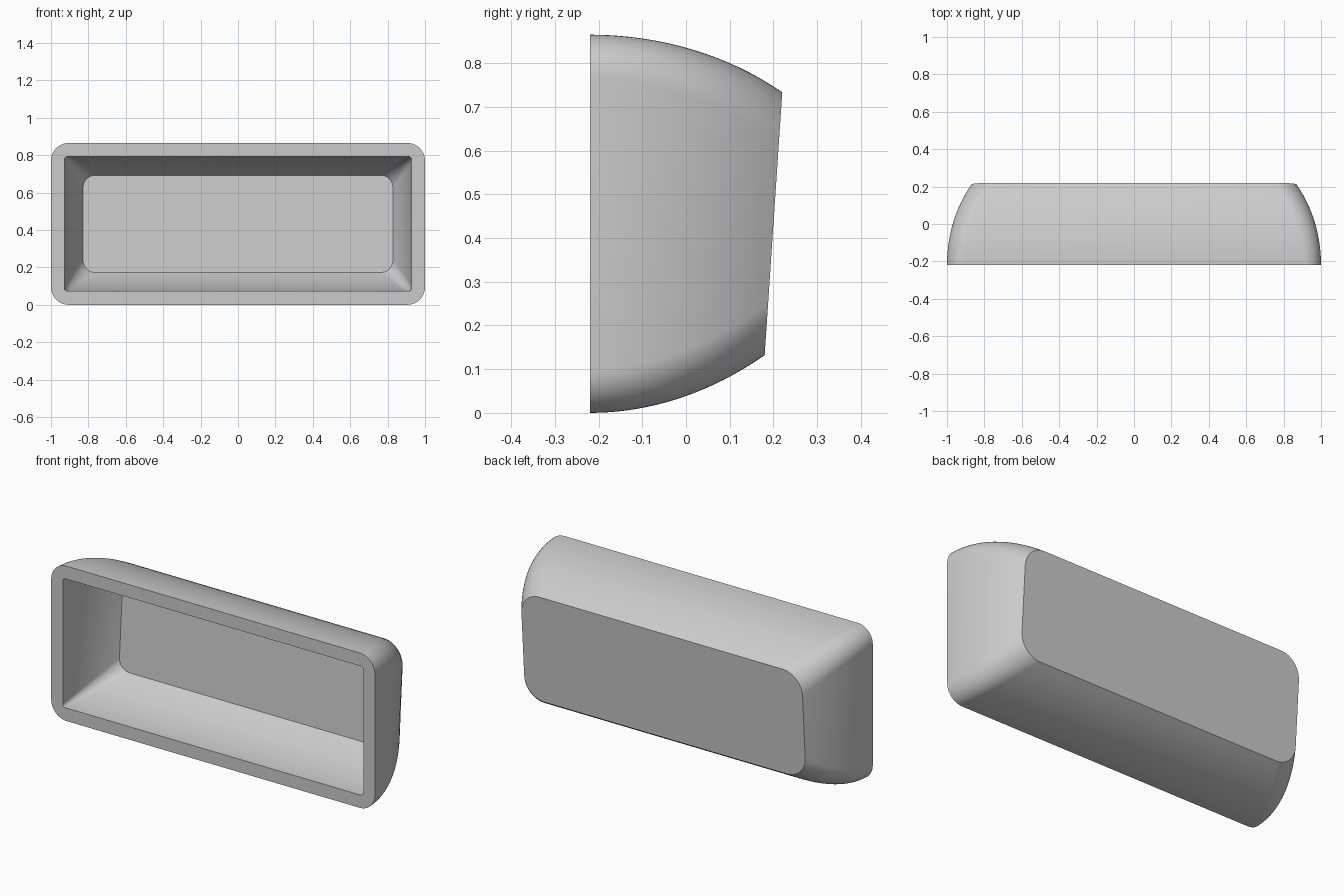
import bpy, bmesh, math

cube = bpy.data.objects.get("Cube")
if cube:
    bpy.data.objects.remove(cube, do_unlink=True)

FRONT = -0.22     # plane of the open rim
MID_Z = 0.4325    # centre height
TILT = 0.067      # lean of the closed end
CORNER_STEPS = 12
WALL_STEPS = 16


def rounded_rectangle(half_x, half_z, radius):
    """Points of a rounded rectangle, counter-clockwise in x and z."""
    points = []
    for corner, (sx, sz) in enumerate([(1, 1), (-1, 1), (-1, -1), (1, -1)]):
        for i in range(CORNER_STEPS + 1):
            a = (corner + i / CORNER_STEPS) * math.pi / 2
            points.append((sx * (half_x - radius) + radius * math.cos(a),
                           MID_Z + sz * (half_z - radius) + radius * math.sin(a)))
    return points


def shell_rings(bm, half_x, half_z, inset, depth, radii):
    """Rings running from the rim to a tilted end, bowing inward on an arc."""
    bow = 2 * math.atan(inset / depth)
    rings = []
    for i in range(WALL_STEPS + 1):
        a = bow * i / WALL_STEPS
        t = math.sin(a) / math.sin(bow)
        shrink = inset * (1 - math.cos(a)) / (1 - math.cos(bow))
        radius = radii[0] + (radii[1] - radii[0]) * t
        outline = rounded_rectangle(half_x - shrink, half_z - shrink, radius)
        rings.append([bm.verts.new((x, FRONT + t * (depth + TILT * (z - MID_Z)), z))
                      for x, z in outline])
    return rings


bm = bmesh.new()
# Bowed outside and hollow inside, joined by the flat rim
outer = shell_rings(bm, 1.0, MID_Z, 0.132, 0.42, (0.095, 0.12))
inner = shell_rings(bm, 0.928, 0.36, 0.1, 0.37, (0.018, 0.065))
rings = outer[::-1] + inner
for first, second in zip(rings, rings[1:]):
    for i in range(len(first)):
        j = (i + 1) % len(first)
        bm.faces.new((first[i], first[j], second[j], second[i]))
# Closed end and hollow floor
bm.faces.new(rings[0])
bm.faces.new(rings[-1])
bmesh.ops.recalc_face_normals(bm, faces=bm.faces)

mesh = bpy.data.meshes.new("keycap_shell")
bm.to_mesh(mesh)
bm.free()
shell = bpy.data.objects.new("keycap_shell", mesh)
bpy.context.collection.objects.link(shell)

# Plain grey plastic
grey = bpy.data.materials.new("grey_plastic")
grey.use_nodes = True
colour = (0.6, 0.6, 0.6, 1)
grey.diffuse_color = colour
grey.node_tree.nodes["Principled BSDF"].inputs["Base Color"].default_value = colour
mesh.materials.append(grey)

bpy.ops.object.select_all(action="DESELECT")
shell.select_set(True)
bpy.context.view_layer.objects.active = shell
bpy.ops.object.shade_smooth_by_angle(angle=math.radians(30))
